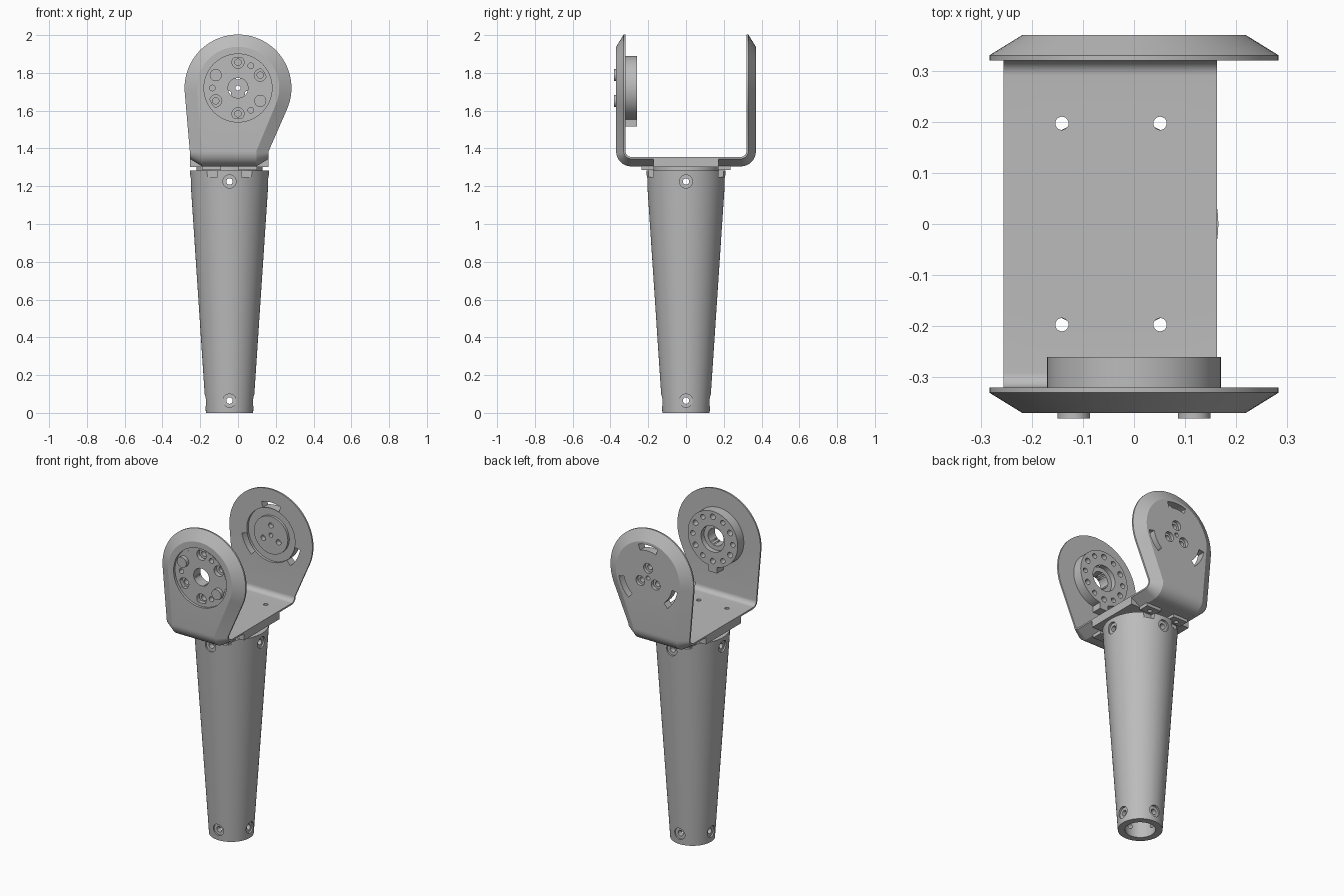
import bpy, bmesh
from math import radians, cos, sin, tau, pi, acos, atan2, hypot
from mathutils import Vector

if "Cube" in bpy.data.objects:
    bpy.data.objects.remove(bpy.data.objects["Cube"])

grey = bpy.data.materials.new("machined grey")
grey.use_nodes = True
COLOUR = (0.5, 0.5, 0.5, 1)
grey.diffuse_color = COLOUR
grey.node_tree.nodes["Principled BSDF"].inputs["Base Color"].default_value = COLOUR

TUBE_X = -0.045          # tube axis
HUB_Z = 1.72             # pivot height
LEFT, RIGHT = -0.255, 0.162


def finish(name, bm):
    bmesh.ops.remove_doubles(bm, verts=bm.verts[:], dist=1e-5)
    bmesh.ops.recalc_face_normals(bm, faces=bm.faces[:])
    mesh = bpy.data.meshes.new(name)
    bm.to_mesh(mesh)
    bm.free()
    mesh.materials.append(grey)
    ob = bpy.data.objects.new(name, mesh)
    bpy.context.collection.objects.link(ob)
    return ob


def box(name, lo, hi):
    bm = bmesh.new()
    bmesh.ops.create_cube(bm, size=1)
    for v in bm.verts:
        v.co = [l + (c + 0.5) * (h - l) for c, l, h in zip(v.co, lo, hi)]
    return finish(name, bm)


def lathe(name, profile, origin, axis, segs=32, start=0.0, sweep=tau):
    """Turn a closed (radius, height) profile about an axis."""
    bm = bmesh.new()
    axis = Vector(axis)
    u = Vector((0, 1, 0)) if axis.x else Vector((1, 0, 0))
    w = axis.cross(u)
    full = sweep > tau - 0.01
    rings = []
    for i in range(segs if full else segs + 1):
        a = start + sweep * i / segs
        d = u * cos(a) + w * sin(a)
        rings.append([bm.verts.new(Vector(origin) + d * r + axis * h) for r, h in profile])
    n = len(profile)
    for i in range(segs):
        p, q = rings[i], rings[(i + 1) % len(rings)]
        for j in range(n):
            k = (j + 1) % n
            if profile[j][0] or profile[k][0]:
                bm.faces.new((p[j], p[k], q[k], q[j]))
    if not full:
        bm.faces.new(rings[0])
        bm.faces.new(rings[-1])
    return finish(name, bm)


def rod(r, depth):
    return [(0, 0), (r, 0), (r, depth), (0, depth)]


def stepped(r1, d1, r2, d2):
    return [(0, 0), (r1, 0), (r1, d1), (r2, d1), (r2, d2), (0, d2)]


def boolean(target, other, op="DIFFERENCE"):
    mod = target.modifiers.new("shape", "BOOLEAN")
    mod.operation, mod.object, mod.solver = op, other, "EXACT"
    bpy.context.view_layer.objects.active = target
    bpy.ops.object.modifier_apply(modifier=mod.name)
    bpy.data.objects.remove(other)


def cut(target, profile, origin, axis, **kw):
    boolean(target, lathe("cutter", profile, origin, axis, **kw))


def polar(r, degrees, y):
    a = radians(degrees)
    return (r * cos(a), y, HUB_Z + r * sin(a))


# Teardrop outline: round head with tangents down to the two foot corners
def outline(r, x_left, x_right, foot, n=56):
    def tangent(x, side):
        dz = foot - HUB_Z
        return atan2(dz, x) + side * acos(r / hypot(x, dz))
    a = tangent(x_right, 1)
    b = tangent(x_left, -1) + tau
    arc = [(r * cos(a + (b - a) * i / n), HUB_Z + r * sin(a + (b - a) * i / n))
           for i in range(n + 1)]
    return [(x_right, foot)] + arc + [(x_left, foot)]


# Bracket arm: chamfered teardrop plate flowing through a bend to the base
def arm(name, side):
    bm = bmesh.new()
    foot, bend_y, inset = 1.385, 0.29, 0.065
    rings = []
    for y, d in ((0.32, 0), (0.33, 0), (0.37, inset)):
        pts = outline(0.283 - d, LEFT + d, RIGHT - d, foot)
        rings.append([bm.verts.new((x, side * y, z)) for x, z in pts])
    for p, q in zip(rings, rings[1:]):
        for i in range(len(p) - 1):
            bm.faces.new((p[i], p[i + 1], q[i + 1], q[i]))
    bm.faces.new(rings[0])
    bm.faces.new(rings[-1])
    section = [r[0] for r in rings] + [r[-1] for r in reversed(rings)]
    flat = [(v.co.x, abs(v.co.y) - bend_y) for v in section]
    stations = [(bend_y, pi / 2 * i / 10) for i in range(1, 11)] + [(0.17, pi / 2)]
    for y0, a in stations:
        new = [bm.verts.new((x, side * (y0 + r * cos(a)), foot - r * sin(a))) for x, r in flat]
        for i in range(6):
            j = (i + 1) % 6
            bm.faces.new((section[i], section[j], new[j], new[i]))
        section = new
    bm.faces.new(section)
    return finish(name, bm)


front_arm = arm("front_arm", -1)
back_arm = arm("back_arm", 1)
base_plate = box("base_plate", (LEFT, -0.171, 1.303), (RIGHT, 0.171, 1.355))

# Front hub: recessed face outside, boss with a locating tab inside
cut(front_arm, rod(0.18, 0.065), (0, -0.42, HUB_Z), (0, 1, 0), segs=64)
hub = lathe("hub_boss", rod(0.17, 0.085), (0, -0.345, HUB_Z), (0, 1, 0), segs=64)
boolean(hub, box("tab", (-0.03, -0.325, 1.515), (0.03, -0.26, 1.58)), "UNION")
cut(front_arm, rod(0.16, 0.1), (0, -0.4, HUB_Z), (0, 1, 0), segs=64)
face = lathe("hub_face", rod(0.165, 0.02), (0, -0.356, HUB_Z), (0, 1, 0), segs=64)
boolean(hub, face, "UNION")
cut(hub, stepped(0.08, 0.06, 0.053, 0.2), (0, -0.23, HUB_Z), (0, -1, 0), segs=48)
for i in range(6):
    cut(hub, stepped(0.032, 0.05, 0.017, 0.2), polar(0.136, 30 + 60 * i, -0.38), (0, 1, 0), segs=24)
    cut(hub, rod(0.015, 0.2 if i % 2 else 0.06),
        polar(0.136, 60 * i, -0.4 if i % 2 else -0.3), (0, 1, 0), segs=20)

# Back arm: ring groove inside, three arc slots, three screws, centre pin hole
cut(back_arm, [(0.115, 0), (0.164, 0), (0.164, 0.045), (0.115, 0.045)],
    (0, 0.29, HUB_Z), (0, 1, 0), segs=64)
for i in range(3):
    mid = radians(120 * i - 90)
    half = radians(19)
    cut(back_arm, [(0.166, 0), (0.202, 0), (0.202, 0.3), (0.166, 0.3)],
        (0, 0.2, HUB_Z), (0, 1, 0), segs=12, start=mid - half, sweep=2 * half)
    cut(back_arm, stepped(0.03, 0.05, 0.016, 0.2),
        polar(0.06, 90 + 120 * i, 0.4), (0, -1, 0), segs=24)
cut(back_arm, rod(0.013, 0.3), (0, 0.2, HUB_Z), (0, 1, 0), segs=20)

# Tapered hollow tube with a short neck under the base
tube = lathe("tapered_tube", [(0.085, 0), (0.125, 0), (0.21, 1.283), (0.165, 1.283)],
             (TUBE_X, 0, 0), (0, 0, 1), segs=96)
lathe("tube_neck", [(0.14, 0), (0.175, 0), (0.175, 0.04), (0.14, 0.04)],
      (TUBE_X, 0, 1.27), (0, 0, 1), segs=64)
for z, r in ((0.065, 0.129), (1.225, 0.206)):
    for d in ((1, 0), (-1, 0), (0, 1), (0, -1)):
        start = (TUBE_X + d[0] * (r + 0.05), d[1] * (r + 0.05), z)
        cut(tube, stepped(0.035, 0.062, 0.017, 0.13), start, (-d[0], -d[1], 0), segs=28)

# Mounting pads, tube notches and screw holes at the four base corners
for part, side in ((front_arm, -1), (back_arm, 1)):
    for x, label in ((TUBE_X - 0.096, "right"), (TUBE_X + 0.096, "left")):
        ys = sorted((side * 0.17, side * 0.235))
        pad = box(f"{'back' if side > 0 else 'front'}_{label}_pad",
                  (x - 0.05, ys[0], 1.287), (x + 0.05, ys[1], 1.318))
        ys = sorted((side * 0.172, side * 0.3))
        boolean(tube, box("cutter", (x - 0.032, ys[0], 1.25), (x + 0.032, ys[1], 1.32)))
        for ob in (part, pad):
            cut(ob, rod(0.013, 0.3), (x, side * 0.197, 1.2), (0, 0, 1), segs=20)

# Smooth the round faces, keep machined edges crisp
bpy.ops.object.select_all(action="DESELECT")
for ob in bpy.context.scene.objects:
    if ob.type == "MESH":
        ob.select_set(True)
        bpy.context.view_layer.objects.active = ob
bpy.ops.object.shade_smooth_by_angle(angle=radians(25))
bpy.ops.object.select_all(action="DESELECT")
